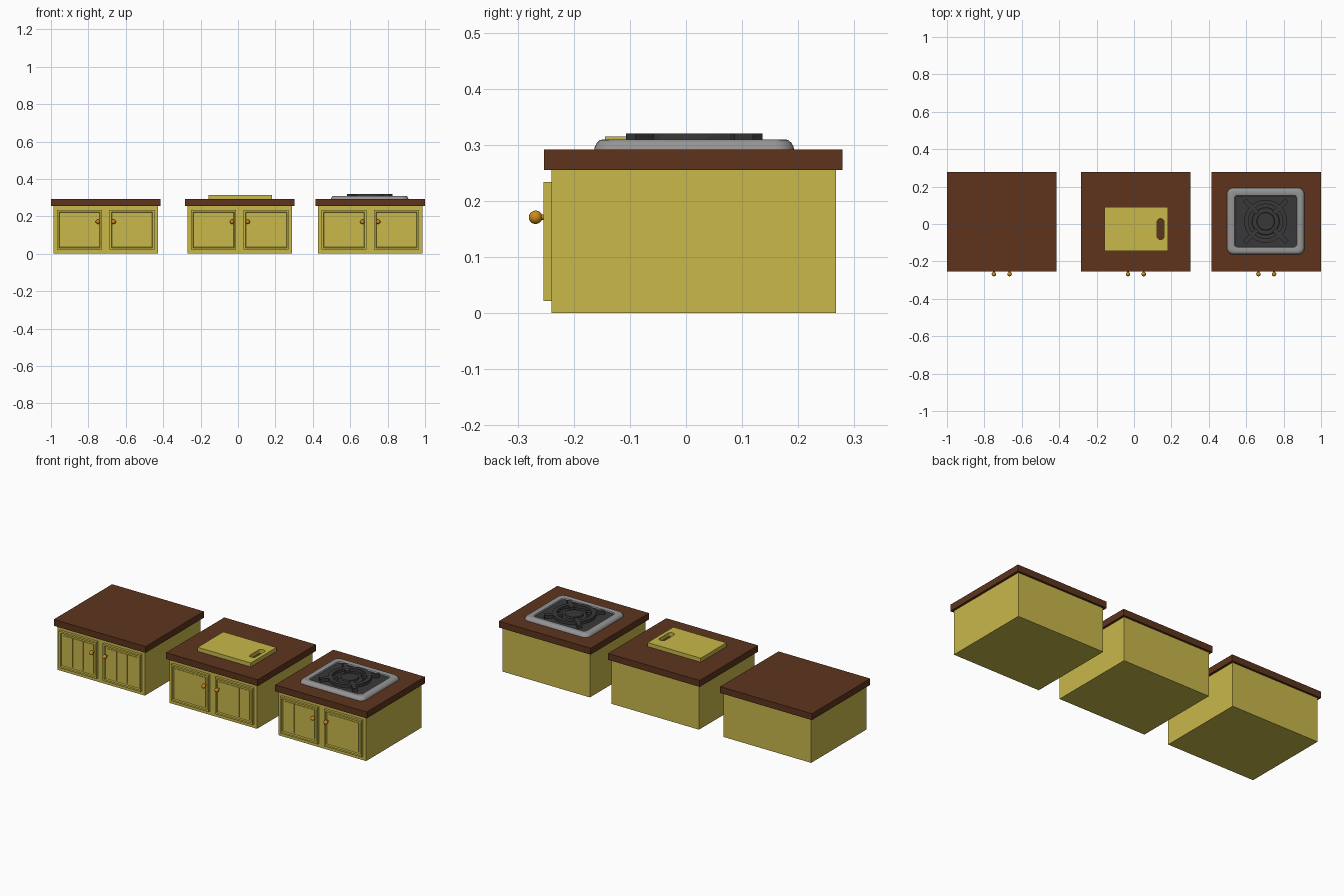
import bpy, bmesh, math
from mathutils import Matrix, Vector

if "Cube" in bpy.data.objects:
    bpy.data.objects.remove(bpy.data.objects["Cube"])


def material(name, rgb):
    m = bpy.data.materials.new(name)
    m.diffuse_color = (*rgb, 1)
    m.use_nodes = True
    m.node_tree.nodes["Principled BSDF"].inputs["Base Color"].default_value = m.diffuse_color
    return m


YELLOW = material("yellow_paint", (0.58, 0.48, 0.07))
BROWN = material("brown_wood", (0.11, 0.034, 0.012))
BRASS = material("brass", (0.6, 0.26, 0.01))
DARK = material("dark_iron", (0.04, 0.04, 0.04))
STEEL = material("steel", (0.3, 0.3, 0.3))


def finish(name, bm, mat, smooth=False):
    bmesh.ops.recalc_face_normals(bm, faces=bm.faces)
    me = bpy.data.meshes.new(name)
    bm.to_mesh(me)
    bm.free()
    ob = bpy.data.objects.new(name, me)
    bpy.context.collection.objects.link(ob)
    me.materials.append(mat)
    if smooth:
        bpy.ops.object.select_all(action='DESELECT')
        ob.select_set(True)
        bpy.context.view_layer.objects.active = ob
        bpy.ops.object.shade_smooth_by_angle(angle=math.radians(35))
    return ob


def add_box(bm, lo, hi):
    lo, hi = Vector(lo), Vector(hi)
    mat = Matrix.Translation((lo + hi) / 2) @ Matrix.Diagonal((*(hi - lo), 1))
    return bmesh.ops.create_cube(bm, size=1, matrix=mat)["verts"]


def box(name, lo, hi, mat):
    bm = bmesh.new()
    add_box(bm, lo, hi)
    return finish(name, bm, mat)


def rounded_loop(cx, cy, hx, hy, r, z, n=6):
    pts = []
    for q, (sx, sy) in enumerate([(1, 1), (-1, 1), (-1, -1), (1, -1)]):
        for i in range(n + 1):
            a = math.pi / 2 * (q + i / n)
            pts.append((cx + sx * (hx - r) + r * math.cos(a),
                        cy + sy * (hy - r) + r * math.sin(a), z))
    return pts


def loft(bm, loops, closed=False, caps=False):
    rows = [[bm.verts.new(p) for p in lp] for lp in loops]
    pairs = list(zip(rows, rows[1:])) + ([(rows[-1], rows[0])] if closed else [])
    for a, b in pairs:
        for i in range(len(a)):
            j = (i + 1) % len(a)
            bm.faces.new((a[i], a[j], b[j], b[i]))
    if caps:
        bm.faces.new(rows[0])
        bm.faces.new(rows[-1])


def ring(bm, cx, cy, r0, r1, z0, z1, n=32):
    loft(bm, [[(cx + r * math.cos(2 * math.pi * i / n), cy + r * math.sin(2 * math.pi * i / n), z)
               for i in range(n)] for r, z in ((r1, z0), (r1, z1), (r0, z1), (r0, z0))], closed=True)


def door(name, x0, x1):
    # Framed door with a recessed panel made of planks
    bm = bmesh.new()
    add_box(bm, (x0, -0.254, 0.022), (x1, -0.239, 0.234))
    bm.normal_update()
    front = min(bm.faces, key=lambda f: f.calc_center_median().y)
    bmesh.ops.inset_region(bm, faces=[front], thickness=0.014)
    bmesh.ops.inset_region(bm, faces=[front], thickness=0.004, depth=-0.008)
    a, w = x0 + 0.021, (x1 - x0 - 0.042) / 3
    for i in range(3):
        add_box(bm, (a + i * w + 0.0015, -0.249, 0.044), (a + (i + 1) * w - 0.0015, -0.244, 0.212))
    finish(name, bm, YELLOW)


def knob(name, x):
    # Round pull on a short stem
    bm = bmesh.new()
    bmesh.ops.create_uvsphere(bm, u_segments=16, v_segments=10, radius=0.012,
                              matrix=Matrix.Translation((x, -0.268, 0.171)))
    bmesh.ops.create_cone(bm, cap_ends=True, segments=12, radius1=0.005, radius2=0.005, depth=0.018,
                          matrix=Matrix.Translation((x, -0.255, 0.171)) @ Matrix.Rotation(math.pi / 2, 4, 'X'))
    finish(name, bm, BRASS, True)


# Three matching counters
for label, cx in (("left", -0.707), ("middle", 0.01), ("right", 0.707)):
    box(label + "_cabinet", (cx - 0.28, -0.24, 0), (cx + 0.28, 0.267, 0.256), YELLOW)
    box(label + "_worktop", (cx - 0.293, -0.253, 0.255), (cx + 0.293, 0.279, 0.292), BROWN)
    for side, s in (("left", -1), ("right", 1)):
        door(f"{label}_cabinet_{side}_door", *sorted((cx + s * 0.02, cx + s * 0.261)))
        knob(f"{label}_cabinet_{side}_knob", cx + s * 0.042)

# Cutting board with a through slot handle
board = box("cutting_board", (-0.157, -0.144, 0.292), (0.182, 0.09, 0.315), YELLOW)
bm = bmesh.new()
loft(bm, [rounded_loop(0.142, -0.027, 0.019, 0.056, 0.0185, z) for z in (0.28, 0.33)], caps=True)
cutter = finish("slot_cutter", bm, BROWN)
cutter.hide_render = True
cutter.hide_viewport = True
mod = board.modifiers.new("slot", 'BOOLEAN')
mod.operation = 'DIFFERENCE'
mod.object = cutter
mod.solver = 'EXACT'

# Stove tray with a rounded rim
SX, SY = 0.704, 0.0145
bm = bmesh.new()
profile = [(0, 0.292), (0.001, 0.297), (0.005, 0.304), (0.010, 0.3085), (0.016, 0.310),
           (0.034, 0.310), (0.039, 0.308), (0.042, 0.303), (0.042, 0.292)]
loft(bm, [rounded_loop(SX, SY, 0.207 - d, 0.178 - d, max(0.034 - 0.4 * d, 0.01), z) for d, z in profile],
     closed=True)
finish("stove_tray", bm, STEEL, True)
bm = bmesh.new()
loft(bm, [rounded_loop(SX, SY, 0.167, 0.138, 0.018, z) for z in (0.292, 0.302)], caps=True)
finish("stove_pan", bm, DARK)

# Burner: stepped cap and inner ring
bm = bmesh.new()
for r, z in ((0.075, 0.306), (0.05, 0.315)):
    bmesh.ops.create_cone(bm, cap_ends=True, segments=32, radius1=r, radius2=r - 0.004, depth=z - 0.3,
                          matrix=Matrix.Translation((SX, SY, (z + 0.3) / 2)))
finish("burner", bm, DARK, True)

# Pot support: ring with four diagonal arms
bm = bmesh.new()
ring(bm, SX, SY, 0.092, 0.115, 0.303, 0.32)
for k in range(4):
    vs = add_box(bm, (0.062, -0.012, 0.301), (0.16, 0.012, 0.32))
    bmesh.ops.transform(bm, verts=vs, matrix=Matrix.Translation((SX, SY, 0)) @
                        Matrix.Rotation(math.pi / 4 + k * math.pi / 2, 4, 'Z'))
finish("pot_support", bm, DARK)
